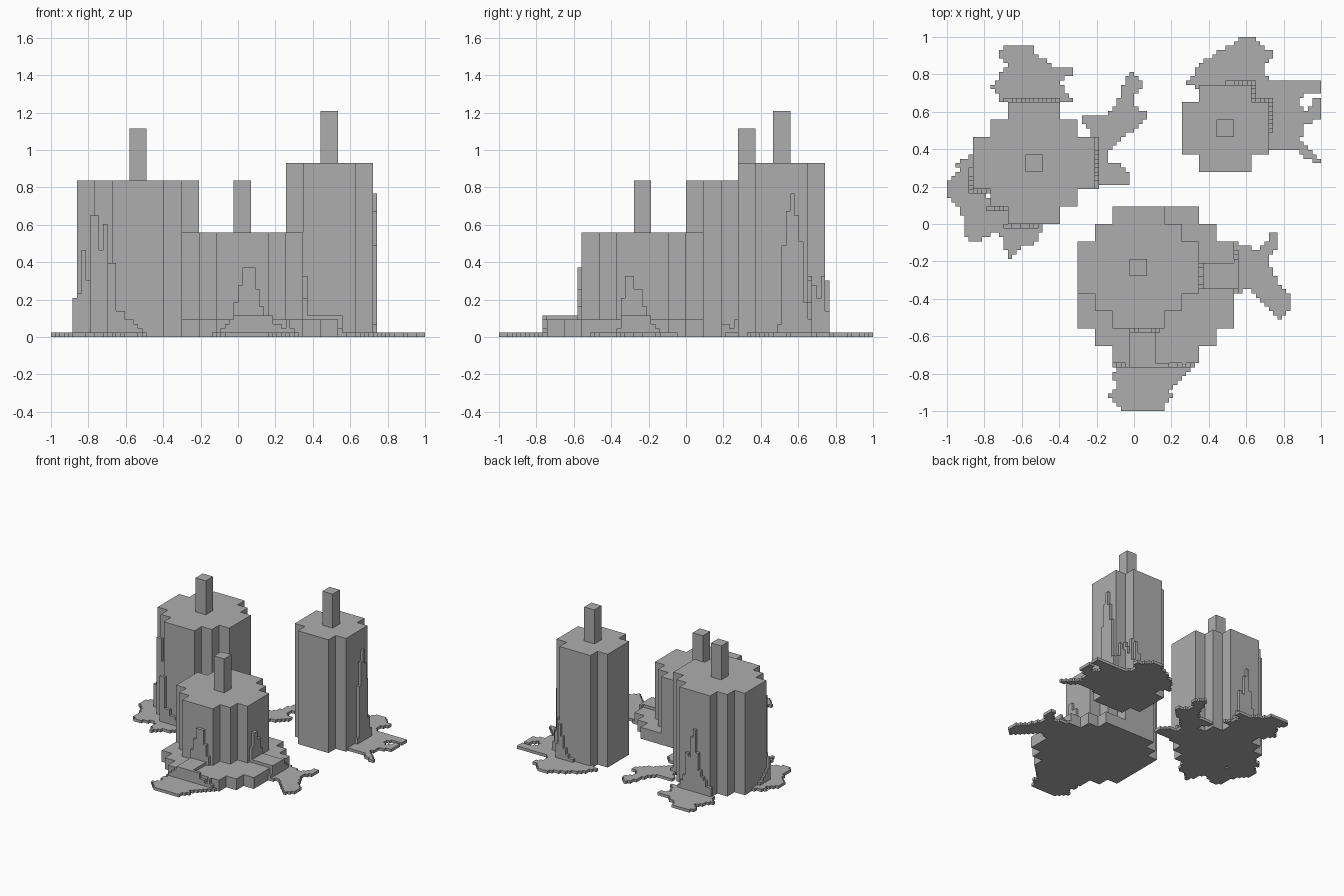
import bpy
import bmesh
import math

cube = bpy.data.objects.get("Cube")
if cube:
    bpy.data.objects.remove(cube, do_unlink=True)

CELL = 2 / 86      # edge of one small block
BIG = 4            # small blocks per large block

wax = bpy.data.materials.new("grey wax")
wax.use_nodes = True
GREY = (0.42, 0.42, 0.42, 1)
wax.diffuse_color = GREY
wax.node_tree.nodes["Principled BSDF"].inputs["Base Color"].default_value = GREY


def slab(name, cells, axis, low, high):
    """Extrude a set of square cells along an axis, from low to high."""
    def place(u, v, d):
        x, y, z = {"x": (d, u, v), "y": (u, d, v), "z": (u, v, d)}[axis]
        return (x * CELL - 1, y * CELL - 1, z * CELL)

    bm = bmesh.new()
    corners = {}
    for u, v in sorted(cells):
        ring = [(u, v), (u + 1, v), (u + 1, v + 1), (u, v + 1)]
        for c in ring:
            if c not in corners:
                corners[c] = bm.verts.new(place(*c, low))
        bm.faces.new([corners[c] for c in ring])
    base = place(0, 0, low)
    tip = place(0, 0, high)
    out = bmesh.ops.extrude_face_region(bm, geom=bm.faces[:])
    moved = [g for g in out["geom"] if isinstance(g, bmesh.types.BMVert)]
    bmesh.ops.translate(bm, verts=moved, vec=[t - b for t, b in zip(tip, base)])
    bmesh.ops.recalc_face_normals(bm, faces=bm.faces[:])
    bmesh.ops.dissolve_limit(bm, angle_limit=math.radians(1),
                             verts=bm.verts[:], edges=bm.edges[:])
    mesh = bpy.data.meshes.new(name)
    bm.to_mesh(mesh)
    bm.free()
    mesh.materials.append(wax)
    obj = bpy.data.objects.new(name, mesh)
    bpy.context.collection.objects.link(obj)


def rect(x0, x1, y0, y1):
    return {(x, y) for x in range(x0, x1) for y in range(y0, y1)}


def stepped_disc(x, y, size):
    """Blocky circle: a square of large blocks with stepped corners."""
    cells = set()
    for row in range(size):
        inset = max(0, 2 - min(row, size - 1 - row))
        if size == 5:
            inset = min(inset, 1) if row in (0, size - 1) else 0
        cells |= rect(x + inset * BIG, x + (size - inset) * BIG,
                      y + row * BIG, y + (row + 1) * BIG)
    return cells


def candle(name, x, y, size, bottom, top):
    body = stepped_disc(x, y, size)
    slab(name + "_body", body, "z", bottom, top)
    m = (size // 2) * BIG
    slab(name + "_wick", rect(x + m, x + m + BIG, y + m, y + m + BIG),
         "z", top, top + 3 * BIG)
    return body


def inside(x, y, outline):
    hit = False
    for (ax, ay), (bx, by) in zip(outline, outline[1:] + outline[:1]):
        if (ay > y) != (by > y) and x < ax + (y - ay) * (bx - ax) / (by - ay):
            hit = not hit
    return hit


def puddle(name, outline):
    cells = {c for c in rect(0, 86, 0, 86)
             if inside(c[0] + 0.5, c[1] + 0.5, outline)}
    slab(name, cells - footprint, "z", 0, 1)


def drip(name, axis, layer, start, heights, bottom=0):
    """Thin run of wax on a wall, one column of blocks per height."""
    cells = {(start + i, z) for i, h in enumerate(heights)
             for z in range(bottom, h)}
    slab(name, cells, axis, layer, layer + 1)


# Candles, wicks and the wide foot of the short candle
footprint = candle("medium_candle", 6, 43, 7, 0, 36)
footprint |= candle("tall_candle", 54, 55, 5, 0, 40)
candle("short_candle", 30, 19, 7, 4, 24)
foot = stepped_disc(30, 11, 9)
footprint |= foot
slab("short_candle_foot", foot, "z", 0, 4)

# Puddles of wax on the ground
puddle("medium_back_puddle", [
    (12, 71), (29, 71), (29, 72), (27, 74), (26, 76), (29, 77), (29, 79),
    (25, 79), (23, 81), (20, 82), (20, 84), (14, 84), (12, 82), (14, 80),
    (12, 77), (10, 74), (12, 73)])
puddle("medium_left_puddle", [
    (6, 59), (2, 57), (3, 55), (0, 52), (0, 50), (2, 48), (3, 46), (4, 44),
    (4, 42), (5, 39), (7, 39), (9, 40), (12, 41), (13, 39), (14, 35),
    (16, 36), (17, 38), (20, 38), (21, 40), (22, 42), (22, 44), (8, 50)])
puddle("medium_right_puddle", [
    (34, 51), (37, 52), (42, 52), (42, 55), (40, 57), (37, 57), (37, 59),
    (39, 61), (42, 64), (46, 67), (46, 69), (43, 70), (43, 72), (45, 75),
    (43, 78), (42, 78), (40, 74), (39, 70), (36, 68), (32, 68), (31, 67),
    (33, 64), (34, 62)])
puddle("tall_puddle", [
    (55, 75), (57, 77), (58, 80), (60, 81), (63, 83), (66, 84), (68, 86),
    (71, 86), (72, 84), (75, 83), (75, 81), (73, 79), (73, 77), (75, 76),
    (86, 76), (86, 73), (82, 73), (81, 71), (83, 68), (84, 72), (86, 72),
    (86, 67), (82, 66), (82, 64), (81, 62), (84, 60), (86, 58), (86, 57),
    (83, 58), (80, 60), (73, 60), (70, 68), (60, 74)])
puddle("short_front_puddle", [
    (42, 11), (38, 9), (38, 7), (40, 6), (37, 3), (39, 2), (41, 0), (50, 0),
    (50, 2), (53, 3), (51, 4), (53, 6), (55, 8), (57, 11)])
puddle("short_right_puddle", [
    (66, 39), (68, 38), (72, 37), (74, 39), (74, 41), (76, 41), (76, 38),
    (74, 35), (75, 32), (77, 28), (79, 27), (79, 24), (77, 21), (75, 23),
    (72, 26), (70, 28), (66, 27)])

# Drips on the short candle, running over its foot
drip("short_front_drip", "y", 18, 42, [8, 12, 16, 16, 16, 11, 7], 4)
slab("short_front_run", rect(42, 48, 11, 18), "z", 4, 5)
drip("short_foot_front_drip", "y", 10, 38,
     [1, 2, 3, 4] + [5] * 9 + [3, 3, 2, 4, 2, 1])
drip("short_side_drip", "x", 58, 28, [9, 14, 14, 11, 11, 7], 4)
slab("short_side_run", rect(59, 66, 28, 34), "z", 4, 5)
drip("short_foot_side_drip", "x", 66, 27, [2] + [5] * 7 + [3, 2, 1])

# Drips on the tall candle
drip("tall_side_drip", "x", 74, 64, [3, 21, 29, 33, 28, 22, 8])
drip("tall_corner_back_drip", "y", 71, 70, [14, 11, 13, 8, 4])
drip("tall_corner_side_drip", "x", 70, 72, [12, 9, 14, 6])
drip("tall_back_drip", "y", 75, 62, [1, 1, 2, 2, 3, 5, 9, 13])

# Drips on the medium candle
drip("medium_back_drip", "y", 71, 13,
     [4, 4, 6, 7, 9, 15, 23, 20, 13, 14, 6, 4, 2])
drip("medium_outer_front_drip", "y", 50, 6, [10, 20, 13, 19])
drip("medium_middle_front_drip", "y", 46, 9, [28, 28, 20, 26, 12])
drip("medium_inner_front_drip", "y", 42, 13, [17, 17, 6, 6, 4, 4, 3, 2])
drip("medium_left_drip", "x", 5, 50, [9, 5, 4, 3, 2, 2])
drip("medium_right_drip", "x", 34, 51, [3, 3, 2, 4, 3, 7, 5, 4, 3, 2, 2, 2])
